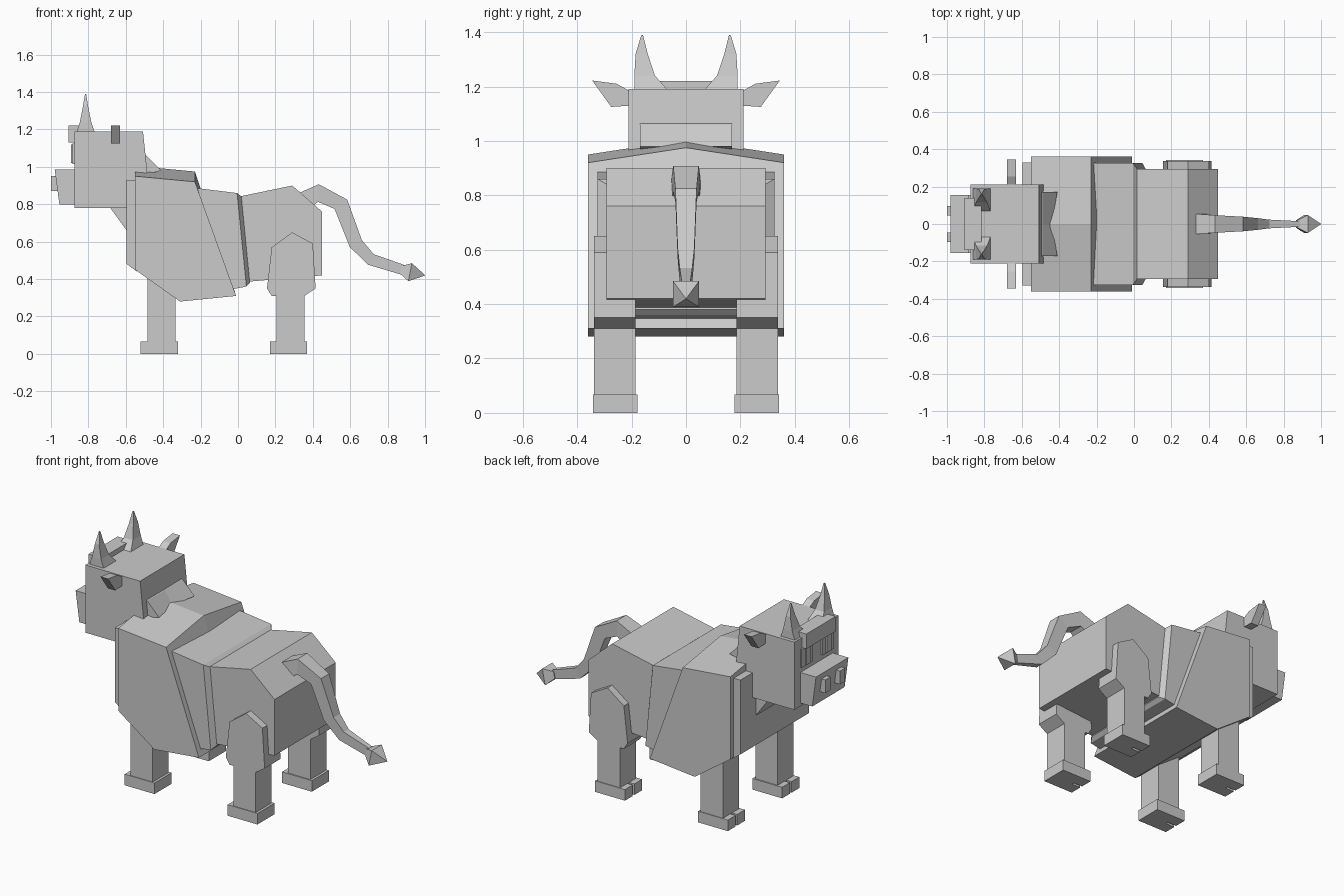
import bpy
import bmesh
from mathutils import Vector

if "Cube" in bpy.data.objects:
    bpy.data.objects.remove(bpy.data.objects["Cube"])

grey = bpy.data.materials.new("plain grey")
grey.use_nodes = True
grey.diffuse_color = (.6, .6, .6, 1)
shader = grey.node_tree.nodes["Principled BSDF"]
shader.inputs["Base Color"].default_value = grey.diffuse_color


def loft(name, rings, mirror=False):
    """Skin a run of point rings, close both ends, optionally mirror across y."""
    bm = bmesh.new()
    loops = [[bm.verts.new(point) for point in ring] for ring in rings]
    for near, far in zip(loops, loops[1:]):
        for i in range(len(near)):
            bm.faces.new((near[i - 1], near[i], far[i], far[i - 1]))
    bm.faces.new(loops[0])
    bm.faces.new(loops[-1])
    bmesh.ops.recalc_face_normals(bm, faces=bm.faces)
    mesh = bpy.data.meshes.new(name)
    bm.to_mesh(mesh)
    bm.free()
    mesh.materials.append(grey)
    part = bpy.data.objects.new(name, mesh)
    bpy.context.collection.objects.link(part)
    if mirror:
        modifier = part.modifiers.new("mirror", 'MIRROR')
        modifier.use_axis = (False, True, False)
        modifier.use_mirror_merge = False


def prism(name, profile, inner, outer, mirror=False):
    """Extrude a side profile (x, z) sideways from inner to outer."""
    loft(name, [[(x, y, z) for x, z in profile] for y in (inner, outer)], mirror)


def slab(name, profile, half_width):
    """Extrude a side profile evenly about the middle."""
    prism(name, profile, -half_width, half_width)


def box(name, back, front, inner, outer, low, high, mirror=True):
    corners = [(back, low), (front, low), (front, high), (back, high)]
    prism(name, corners, inner, outer, mirror)


def section(top, bottom, half_width):
    """Four-sided cross-section hung between a top and a bottom point."""
    left, right = half_width, -half_width
    return [(top[0], left, top[1]), (top[0], right, top[1]),
            (bottom[0], right, bottom[1]), (bottom[0], left, bottom[1])]


# Chest: the middle of the back is lifted into a ridge
def chest_ring(y):
    lift = 0 if y else .055
    return [(x, y, z) for x, z in ((-.55, .95 + lift), (-.23, .92 + lift),
                                   (-.01, .31), (-.31, .28), (-.55, .45))]


loft("chest", [chest_ring(y) for y in (-.36, 0, .36)])
slab("breast_plate", [(-.595, .93), (-.54, .93), (-.54, .44), (-.595, .48)], .33)

# Waist band with a tapered rear rim
loft("waist", [section((-.25, .89), (-.06, .34), .325),
               section((-.005, .86), (.045, .36), .325),
               section((.02, .84), (.065, .38), .29)])
slab("hindquarters", [(0, .84), (.29, .9), (.45, .76), (.45, .42), (.04, .385)], .293)

# Legs on cloven hooves
for place, toe, knee in (("front", -.52, .5), ("hind", .17, .4)):
    heel, cleft = toe + .2, toe + .06
    box(place + "_legs", toe + .035, heel - .015, .185, .338, .06, knee)
    box(place + "_hoof_heels", cleft, heel, .178, .342, 0, .067)
    box(place + "_inner_toes", toe, cleft, .178, .252, 0, .067)
    box(place + "_outer_toes", toe, cleft, .268, .342, 0, .067)
prism("thighs", [(.18, .57), (.29, .65), (.4, .59), (.415, .35), (.355, .31),
                 (.18, .31), (.155, .35)], .185, .338, mirror=True)

# Neck and the flared collar behind the head
slab("neck", [(-.69, .79), (-.5, .97), (-.45, .6), (-.595, .66)], .18)


def collar_ring(y):
    flare = -.41 if y else -.44
    return [(x, y, z) for x, z in ((-.52, 1.08), (-.49, 1.06), (flare, .98), (-.53, .95))]


loft("collar", [collar_ring(y) for y in (-.17, 0, .17)])

# Head and face
slab("head", [(-.875, 1.19), (-.508, 1.19), (-.485, .97), (-.54, .78), (-.875, .78)], .212)
slab("snout", [(-.98, .985), (-.87, .985), (-.87, .8), (-.955, .8)], .155)
box("nostrils", -1, -.95, .045, .095, .87, .95)
box("brow", -.905, -.815, -.14, .14, 1.13, 1.22, mirror=False)
box("eyes", -.884, -.87, .045, .155, 1.015, 1.125)
box("pupils", -.892, -.88, .075, .12, 1.02, 1.12)


# Horns: the inner edge sweeps outward as the section shrinks
def horn_ring(t):
    reach = .047 - .044 * t ** .7
    inner, outer = .07 + .088 * t ** .5, .19 - .026 * t ** 4
    front, back, z = -.815 - reach, -.815 + reach, 1.19 + .2 * t
    return [(front, inner, z), (back, inner, z), (back, outer, z), (front, outer, z)]


loft("horns", [horn_ring(t) for t in (0, .25, .65, 1)], mirror=True)

# Ears: flat plates drawn out to a point
ear = [(.2, 1.13), (.275, 1.125), (.345, 1.222), (.255, 1.21), (.2, 1.18)]
loft("ears", [[(x, y, z) for y, z in ear] for x in (-.68, -.63)], mirror=True)

# Tail: a bent path that thins evenly towards its end
path = [Vector(p) for p in ((.34, .81), (.43, .86), (.55, .8), (.63, .59), (.71, .505), (.88, .45))]
rings = []
for i, point in enumerate(path):
    along = path[min(i + 1, len(path) - 1)] - path[max(i - 1, 0)]
    t = i / (len(path) - 1)
    across = Vector((-along.y, along.x)).normalized() * (.052 - .025 * t)
    rings.append(section(point + across, point - across, .055 - .04 * t))
loft("tail", rings)

# Pointed tail tuft
loft("tail_tuft", [section((x + r / 5, z + r), (x - r / 5, z - r), r)
                   for x, z, r in ((.87, .45, .02), (.92, .437, .048), (1, .42, .001))])
